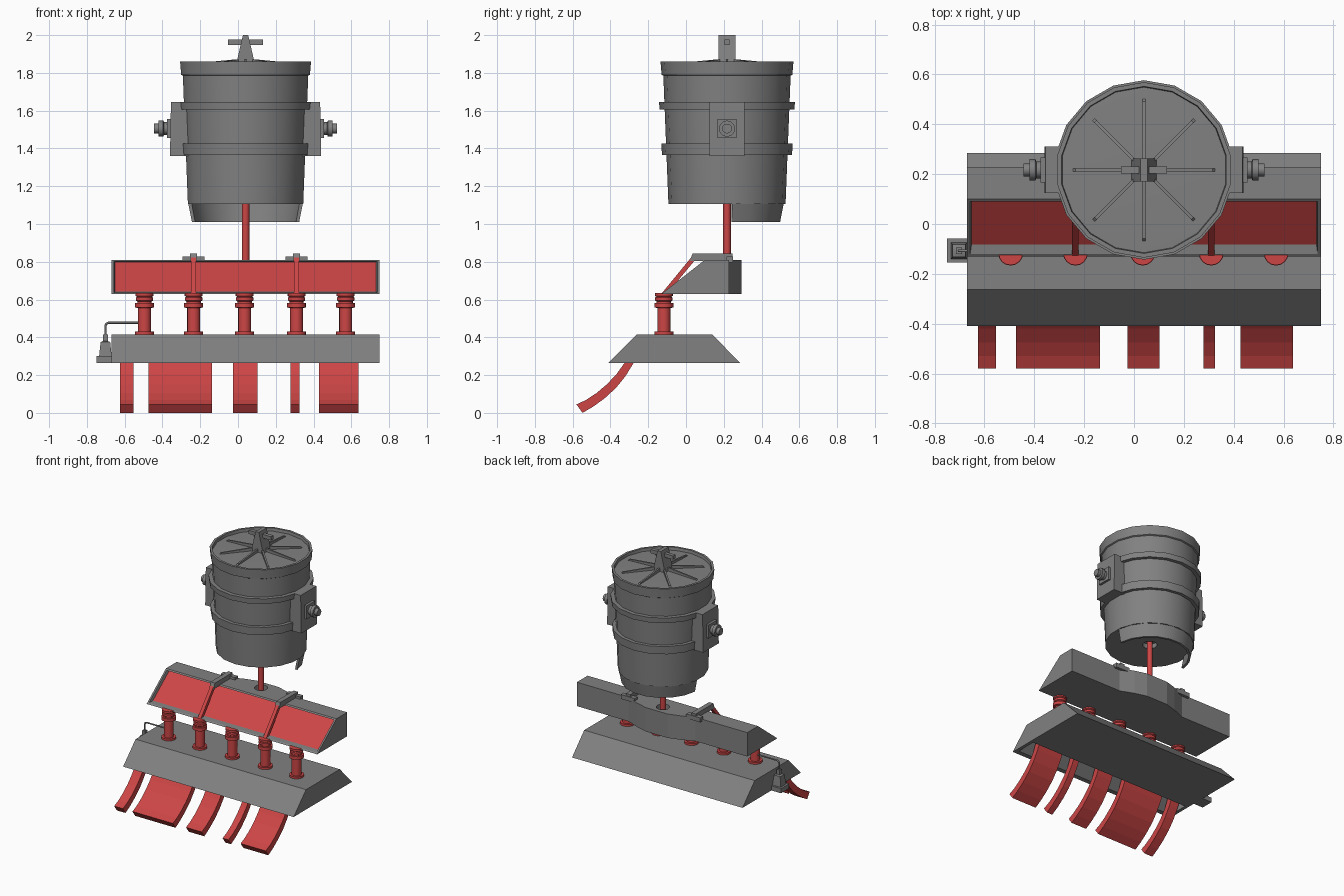
import bpy, bmesh, math
from mathutils import Matrix, Vector

if "Cube" in bpy.data.objects:
    bpy.data.objects.remove(bpy.data.objects["Cube"])


def material(name, rgb):
    m = bpy.data.materials.new(name)
    m.diffuse_color = (*rgb, 1)
    m.use_nodes = True
    m.node_tree.nodes["Principled BSDF"].inputs["Base Color"].default_value = m.diffuse_color
    return m


GRAY = material("steel_gray", (0.22, 0.22, 0.22))
RED = material("hot_red", (0.61, 0.06, 0.06))
CX, CY = 0.04, 0.217                      # ladle axis
X0, X1 = -0.67, 0.75                      # casting bed length


def finish(bm, name, mats, smooth=False):
    bmesh.ops.remove_doubles(bm, verts=bm.verts, dist=1e-5)
    bmesh.ops.recalc_face_normals(bm, faces=bm.faces)
    me = bpy.data.meshes.new(name)
    bm.to_mesh(me)
    bm.free()
    for m in mats:
        me.materials.append(m)
    ob = bpy.data.objects.new(name, me)
    bpy.context.collection.objects.link(ob)
    if smooth:
        bpy.ops.object.select_all(action='DESELECT')
        ob.select_set(True)
        bpy.context.view_layer.objects.active = ob
        bpy.ops.object.shade_smooth_by_angle(angle=math.radians(32))
    return ob


def prism_bm(pts, axis, lo, hi, mat=Matrix()):
    """Extrude a 2D outline along an axis."""
    place = {'x': lambda p, t: (t, p[0], p[1]),
             'y': lambda p, t: (p[0], t, p[1]),
             'z': lambda p, t: (p[0], p[1], t)}[axis]
    bm = bmesh.new()
    a, b = ([bm.verts.new(mat @ Vector(place(p, t))) for p in pts] for t in (lo, hi))
    bm.faces.new(a)
    bm.faces.new(b)
    n = len(pts)
    for i in range(n):
        j = (i + 1) % n
        bm.faces.new((a[i], a[j], b[j], b[i]))
    bmesh.ops.recalc_face_normals(bm, faces=bm.faces)
    return bm


def prism(name, pts, axis, lo, hi, col=GRAY, mat=Matrix()):
    return finish(prism_bm(pts, axis, lo, hi, mat), name, [col])


def box(name, x, y, z, col=GRAY):
    return prism(name, [(x[0], y[0]), (x[1], y[0]), (x[1], y[1]), (x[0], y[1])], 'z', *z, col)


def lathe(name, prof, mat, n=18, col=GRAY, loop=False, start=90, sweep=360):
    """Turn a (radius, height) profile; a partial sweep gets end caps."""
    bm = bmesh.new()
    full = sweep == 360
    rings = []
    for i in range(n if full else n + 1):
        a = math.radians(start + sweep * i / n)
        rings.append([bm.verts.new(mat @ Vector((r * math.cos(a), r * math.sin(a), h)))
                      for r, h in prof])
    m = len(prof)
    for i in range(n):
        p, q = rings[i], rings[(i + 1) % len(rings)]
        for k in range(m if loop else m - 1):
            l = (k + 1) % m
            bm.faces.new((p[k], p[l], q[l], q[k]))
    if not full:
        bm.faces.new(rings[0])
        bm.faces.new(rings[-1])
    return finish(bm, name, [col], True)


AXIS = Matrix.Translation((CX, CY, 0))

# Ladle: shell with recessed lid, bands and half skirt
lathe("ladle_shell", [(0, 1.14), (0.05, 1.14), (0.05, 1.105), (0.31, 1.105), (0.337, 1.785),
                      (0.346, 1.79), (0.352, 1.86), (0.335, 1.86), (0.332, 1.838), (0, 1.85)], AXIS)
for nm, z0, z1, r in (("upper_band", 1.605, 1.645, 0.36), ("lower_band", 1.365, 1.425, 0.348)):
    lathe("ladle_" + nm, [(0.31, z0), (r - 0.004, z0), (r, z1), (0.31, z1)], AXIS, loop=True)
lathe("ladle_skirt", [(0.304, 1.106), (0.285, 1.01), (0.268, 1.01), (0.286, 1.106)], AXIS,
      n=9, loop=True, start=5, sweep=170)

# Lid ribs and lifting handle
for i in range(8):
    rib = AXIS @ Matrix.Rotation(math.radians(45 * i), 4, 'Z')
    prism(f"lid_rib_{i}", [(0.02, 1.835), (0.29, 1.835), (0.275, 1.85), (0.05, 1.872), (0.02, 1.872)],
          'y', -0.006, 0.006, GRAY, rib)
prism("lid_handle", [(-0.05, 1.845), (0.05, 1.845), (0.014, 2.0), (-0.014, 2.0)],
      'y', -0.046, 0.046, GRAY, AXIS)
box("lid_handle_bar", (CX - 0.093, CX + 0.093), (CY - 0.014, CY + 0.014), (1.948, 1.976))

# Trunnions on both sides
for side, s in (("left", -1), ("right", 1)):
    prism(f"trunnion_plate_{side}", [(CX + s * 0.3, 1.36), (CX + s * 0.4, 1.36),
                                     (CX + s * 0.395, 1.645), (CX + s * 0.3, 1.645)],
          'y', CY - 0.093, CY + 0.093)
    box(f"trunnion_block_{side}", sorted((CX + s * 0.39, CX + s * 0.415)),
        (CY - 0.05, CY + 0.05), (1.455, 1.555))
    lathe(f"trunnion_pin_{side}", [(0, 0), (0.034, 0), (0.034, 0.022), (0.043, 0.026), (0.043, 0.05),
                                   (0.026, 0.05), (0.026, 0.074), (0, 0.074)],
          Matrix.Translation((CX + s * 0.41, CY, 1.505)) @ Matrix.Rotation(s * math.pi / 2, 4, 'Y'), n=12)

# Molten stream
lathe("pouring_stream", [(0, 0.66), (0.02, 0.66), (0.02, 1.14), (0, 1.14)], AXIS, n=12, col=RED)

# Tundish front: sloping face with sunken red melt surface
bm = prism_bm([(-0.13, 0.63), (0.1, 0.81), (0.14, 0.81), (0.14, 0.63)], 'x', X0, X1)
slope = next(f for f in bm.faces if f.normal.y < -0.3 and f.normal.z > 0.3)
bmesh.ops.inset_individual(bm, faces=[slope], thickness=0.018)
bmesh.ops.inset_individual(bm, faces=[slope], thickness=0.008)
bmesh.ops.translate(bm, verts=slope.verts, vec=(0, 0.034, 0))
slope.material_index = 1
finish(bm, "tundish_front", [GRAY, RED])

# Tundish rear: plan outline with a bulge and a round inlet
bulge = [(0.28, 0.228), (0.18, 0.268), (0.09, 0.294)]
outline = ([(X0, 0.14), (X1, 0.14), (X1, 0.228)] + [(CX + x, y) for x, y in bulge]
           + [(CX - x, y) for x, y in reversed(bulge)] + [(X0, 0.228)])
bm = prism_bm(outline, 'z', 0.63, 0.81)
top = next(f for f in bm.faces if f.normal.z > 0.9)
rim = list(top.edges)
bmesh.ops.delete(bm, geom=[top], context='FACES_ONLY')
hole = [[bm.verts.new((CX + 0.046 * math.cos(a), CY + 0.046 * math.sin(a), z))
         for a in (math.tau * i / 16 for i in range(16))] for z in (0.81, 0.68)]
bm.faces.new(hole[1])
for i in range(16):
    j = (i + 1) % 16
    bm.faces.new((hole[0][i], hole[0][j], hole[1][j], hole[1][i]))
rim += [bm.edges.get((hole[0][i], hole[0][(i + 1) % 16])) for i in range(16)]
bmesh.ops.triangle_fill(bm, edges=rim, use_beauty=True)
finish(bm, "tundish_rear", [GRAY])

# Stopper rods with their brackets
for i, x in enumerate((-0.235, 0.31)):
    prism(f"stopper_rod_{i}", [(-0.135, 0.625), (-0.105, 0.625), (0.05, 0.812), (0.03, 0.826)],
          'x', x - 0.013, x + 0.013, RED)
    prism(f"stopper_arm_{i}", [(0.02, 0.803), (0.035, 0.845), (0.245, 0.845), (0.245, 0.808)],
          'x', x - 0.018, x + 0.018)
    box(f"stopper_clamp_{i}", (x - 0.058, x + 0.058), (0.215, 0.25), (0.795, 0.828))

# Casting tubes
tube = [(0, 0.405), (0.05, 0.405), (0.05, 0.43), (0.034, 0.43), (0.034, 0.555), (0.05, 0.558),
        (0.05, 0.582), (0.038, 0.582), (0.038, 0.59), (0.046, 0.595), (0.046, 0.61),
        (0.04, 0.615), (0.048, 0.62), (0.048, 0.635), (0, 0.635)]
for i, x in enumerate((-0.495, -0.235, 0.035, 0.31, 0.57)):
    lathe(f"casting_tube_{i}", tube, Matrix.Translation((x, -0.117, 0)), n=16, col=RED)

# Mould: trapezoid body with an underside slot closed at both ends
mould = [(0.285, 0.265), (0.14, 0.415), (-0.262, 0.415), (-0.41, 0.265)]
slot = [(-0.375, 0.265), (-0.3, 0.34), (-0.22, 0.34), (-0.22, 0.265)]
prism("mould_body", mould + slot, 'x', X0 + 0.025, X1 - 0.025)
prism("mould_end_left", mould, 'x', X0, X0 + 0.025)
prism("mould_end_right", mould, 'x', X1 - 0.025, X1)

# Curved cast strands
strand = [(-0.295, 0.335), (-0.325, 0.265), (-0.368, 0.205), (-0.42, 0.15), (-0.475, 0.104),
          (-0.53, 0.068), (-0.58, 0.045), (-0.548, 0.0), (-0.49, 0.034), (-0.431, 0.077),
          (-0.37, 0.133), (-0.32, 0.195), (-0.277, 0.265), (-0.245, 0.335)]
for i, (a, b) in enumerate(((-0.625, -0.553), (-0.473, -0.137), (-0.027, 0.103),
                            (0.278, 0.326), (0.428, 0.637))):
    prism(f"strand_{i}", strand, 'x', a, b, RED)

# Side drive unit with its bent pipe
UX, UY = -0.702, -0.107
box("drive_base", (-0.75, X0), (UY - 0.048, UY + 0.048), (0.265, 0.3))
SQ = Matrix.Translation((UX, UY, 0))
lathe("drive_housing", [(0, 0.3), (0.047, 0.3), (0.036, 0.375), (0.018, 0.38), (0.018, 0.415), (0, 0.415)],
      SQ, n=4, start=45)
curve = bpy.data.curves.new("drive_pipe", 'CURVE')
curve.dimensions = '3D'
curve.bevel_depth = 0.006
curve.bevel_resolution = 1
sp = curve.splines.new('POLY')
path = [(UX, 0.4), (UX, 0.46), (UX + 0.005, 0.472), (UX + 0.016, 0.477), (-0.5, 0.477)]
sp.points.add(len(path) - 1)
for p, (x, z) in zip(sp.points, path):
    p.co = (x, UY, z, 1)
curve.materials.append(GRAY)
bpy.context.collection.objects.link(bpy.data.objects.new("drive_pipe", curve))
